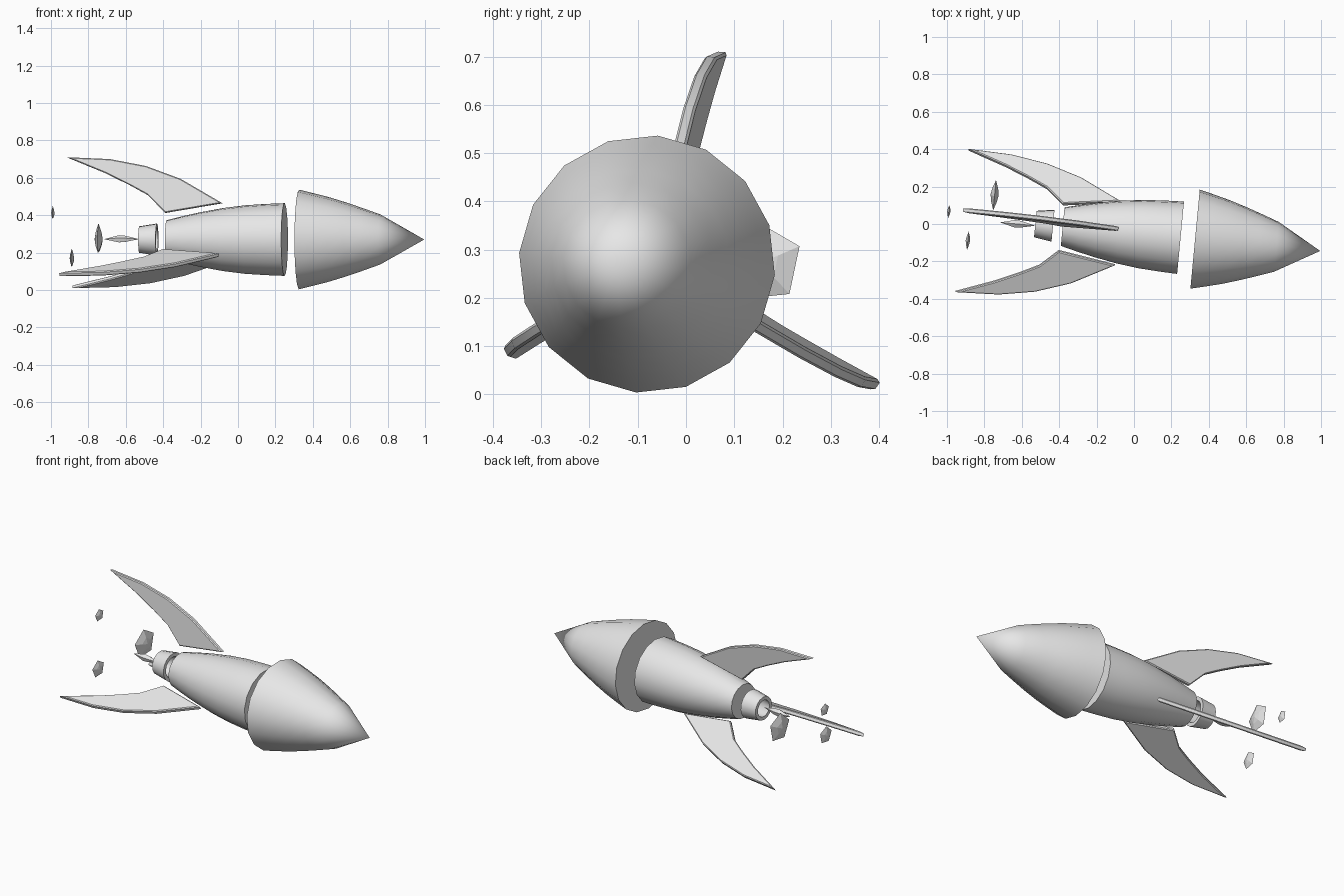
import bpy, bmesh, math
from mathutils import Matrix, Vector

if "Cube" in bpy.data.objects:
    bpy.data.objects.remove(bpy.data.objects["Cube"])

grey = bpy.data.materials.new("light_grey")
grey.diffuse_color = (0.8, 0.8, 0.8, 1)
grey.use_nodes = True
grey.node_tree.nodes["Principled BSDF"].inputs["Base Color"].default_value = grey.diffuse_color

# Rocket axis: local +x points to the nose, yawed slightly towards the front
YAW = Matrix.Rotation(math.radians(-5.4), 4, 'Z')
AXIS = Matrix.Translation((0, -0.05, 0.27)) @ YAW
ROLL = math.radians(4.9)


def finish(name, bm, matrix, angle=35):
    bmesh.ops.recalc_face_normals(bm, faces=bm.faces)
    mesh = bpy.data.meshes.new(name)
    bm.to_mesh(mesh)
    bm.free()
    mesh.materials.append(grey)
    ob = bpy.data.objects.new(name, mesh)
    bpy.context.collection.objects.link(ob)
    ob.matrix_world = matrix
    bpy.ops.object.select_all(action='DESELECT')
    ob.select_set(True)
    bpy.context.view_layer.objects.active = ob
    if angle:
        bpy.ops.object.shade_smooth_by_angle(angle=math.radians(angle))
    return ob


def lathe(name, profile, sides, matrix, angle=35, closed=False, phase=0.0):
    """Revolve (x, radius) points about local x; radius 0 makes a point."""
    bm = bmesh.new()
    rings = []
    for x, r in profile:
        if r == 0:
            rings.append([bm.verts.new((x, 0, 0))] * sides)
            continue
        ring = []
        for i in range(sides):
            a = 2 * math.pi * i / sides + phase
            ring.append(bm.verts.new((x, r * math.sin(a), r * math.cos(a))))
        rings.append(ring)
    pairs = list(zip(rings, rings[1:]))
    if closed:
        pairs.append((rings[-1], rings[0]))
    for a, b in pairs:
        for i in range(sides):
            j = (i + 1) % sides
            bm.faces.new(list(dict.fromkeys((a[i], a[j], b[j], b[i]))))
    if not closed:
        for ring in (rings[0], rings[-1]):
            if ring[0] is not ring[1]:
                bm.faces.new(ring)
    return finish(name, bm, matrix, angle)


# Nose cone with flat rear disc
lathe("nose_cone", [(0.328, 0.267), (0.41, 0.247), (0.495, 0.225), (0.585, 0.197),
                    (0.67, 0.168), (0.765, 0.134), (1.0, 0)], 16, AXIS, phase=ROLL)

# Tapered body
lathe("body", [(-0.383, 0.104), (-0.29, 0.127), (-0.2, 0.147), (-0.08, 0.169),
               (0.04, 0.184), (0.15, 0.191), (0.25, 0.195)], 16, AXIS, phase=ROLL)

# Hollow exhaust nozzle
lathe("nozzle", [(-0.435, 0.086), (-0.53, 0.071), (-0.53, 0.05), (-0.435, 0.064)],
      16, AXIS, closed=True, phase=ROLL)

# Three swept fins around the axis
FIN = [(-0.086, 0.195), (-0.31, 0.325), (-0.497, 0.394), (-0.69, 0.431), (-0.922, 0.441),
       (-0.717, 0.357), (-0.59, 0.295), (-0.487, 0.239), (-0.392, 0.143)]
for k in range(3):
    bm = bmesh.new()
    face = bm.faces.new([bm.verts.new((x, -0.013, z)) for x, z in FIN])
    out = bmesh.ops.extrude_face_region(bm, geom=[face])
    moved = [g for g in out["geom"] if isinstance(g, bmesh.types.BMVert)]
    bmesh.ops.translate(bm, verts=moved, vec=Vector((0, 0.026, 0)))
    # soften the rims of both broad sides
    rims = [e for e in bm.edges if abs(e.verts[0].co.y - e.verts[1].co.y) < 1e-5]
    bmesh.ops.bevel(bm, geom=rims, offset=0.005, segments=1, affect='EDGES')
    turn = Matrix.Rotation(-(ROLL + k * math.tau / 3), 4, 'X')
    finish(f"fin_{k + 1}", bm, AXIS @ turn, 30)


# Faceted five-sided exhaust shards
def shard(name, loc, radius, half, phase):
    lathe(name, [(-half, 0), (-half * 0.7, radius * 0.45), (0, radius),
                 (half * 0.7, radius * 0.45), (half, 0)], 5,
          Matrix.Translation(loc) @ YAW, angle=0, phase=phase)


shard("exhaust_shard_large", (-0.745, 0.157, 0.272), 0.086, 0.022, math.radians(-6))
shard("exhaust_shard_low", (-0.888, -0.088, 0.17), 0.052, 0.012, math.radians(-6))
shard("exhaust_shard_high", (-0.99, 0.068, 0.412), 0.037, 0.009, math.radians(-6))

# Stretched flame just behind the nozzle
lathe("flame_spike", [(-0.095, 0), (-0.015, 0.021), (0.015, 0.019), (0.095, 0)], 5,
      Matrix.Translation((-0.622, 0.0, 0.272)) @ YAW, angle=0)
